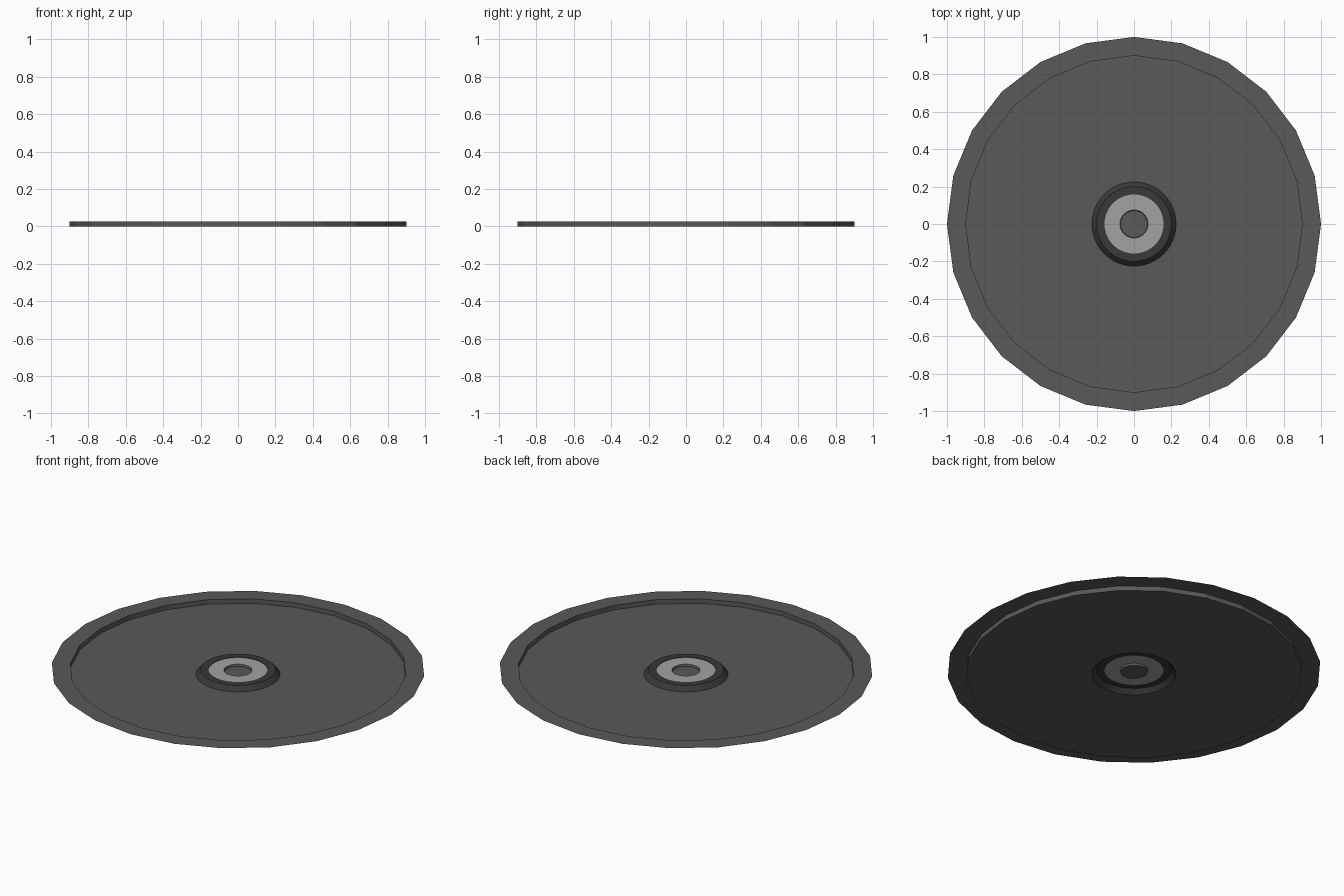
import bpy, bmesh, math

if "Cube" in bpy.data.objects:
    bpy.data.objects.remove(bpy.data.objects["Cube"])


def mat(name, v):
    m = bpy.data.materials.new(name)
    m.diffuse_color = (v, v, v, 1)
    m.use_nodes = True
    m.node_tree.nodes["Principled BSDF"].inputs["Base Color"].default_value = m.diffuse_color
    return m


def lathe(name, profile, sides, material, cap=False):
    """Revolve (radius, z) points, ordered from outside in, so normals face up."""
    bm = bmesh.new()
    rings = [[bm.verts.new((r * math.cos(2 * math.pi * i / sides),
                            r * math.sin(2 * math.pi * i / sides), z))
              for i in range(sides)] for r, z in profile]
    for a, b in zip(rings, rings[1:]):
        for i in range(sides):
            j = (i + 1) % sides
            bm.faces.new((a[i], a[j], b[j], b[i]))
    if cap:
        bm.faces.new(rings[-1])
    me = bpy.data.meshes.new(name)
    bm.to_mesh(me)
    bm.free()
    me.materials.append(material)
    ob = bpy.data.objects.new(name, me)
    bpy.context.collection.objects.link(ob)
    return ob


grey = mat("dark grey", 0.10)
black = mat("charcoal", 0.04)
light = mat("light grey", 0.36)

H = 0.027
# thin sheet tray: flat rim, short wall, floor running in to the hub
lathe("tray", [(1.0, H), (0.9, H), (0.9, 0), (0.225, 0)], 24, grey)
# raised collar with sloping side
lathe("hub_collar", [(0.225, 0), (0.2, H), (0.158, H), (0.158, H - 0.003)], 48, black)
# light washer and the shallow recess in its middle
lathe("hub_washer", [(0.158, H - 0.003), (0.075, H - 0.003)], 48, light)
lathe("hub_recess", [(0.075, H - 0.003), (0.072, 0.012)], 48, grey, cap=True)
